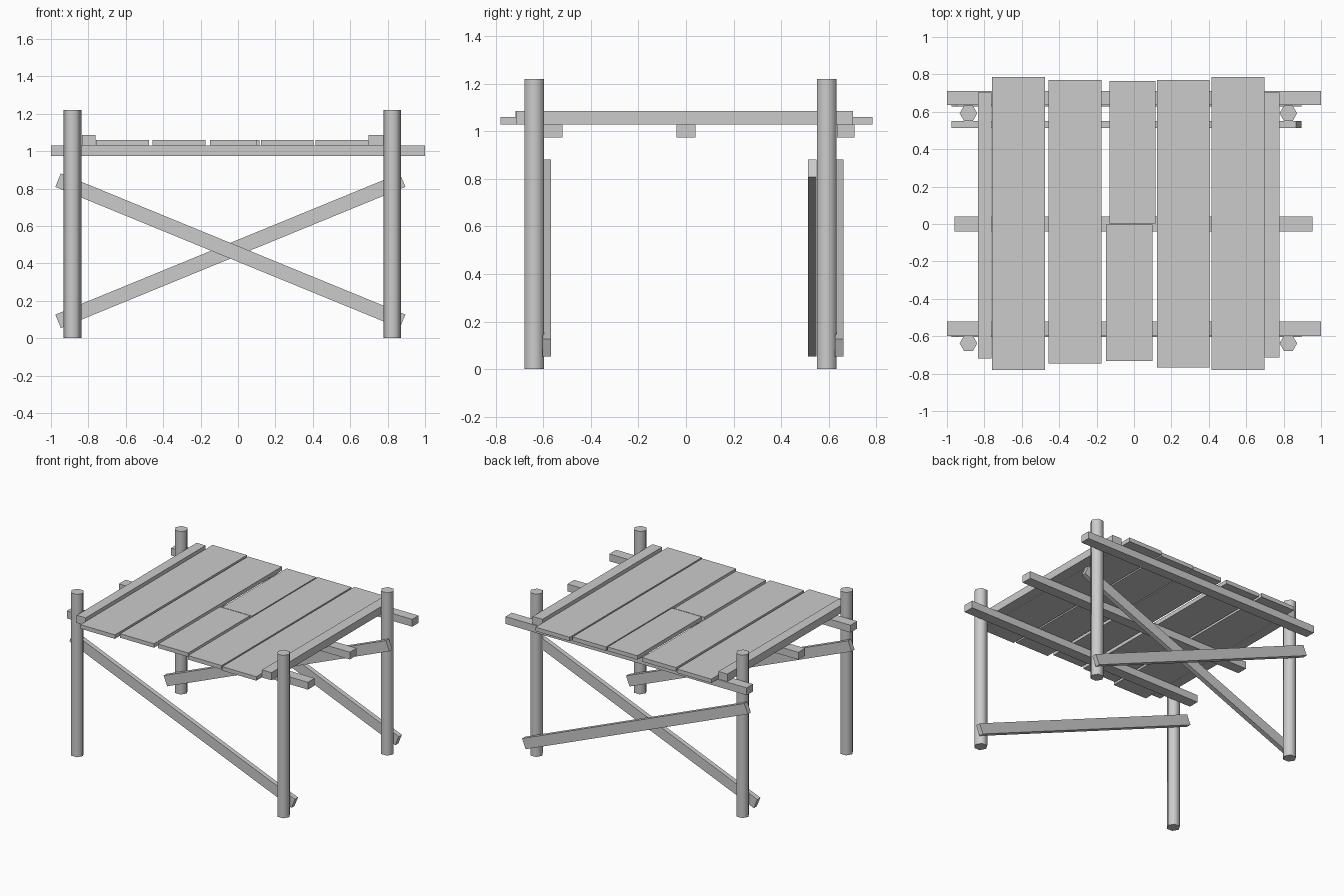
import bpy, math
from mathutils import Vector

default = bpy.data.objects.get("Cube")
if default:
    bpy.data.objects.remove(default, do_unlink=True)

wood = bpy.data.materials.new("grey_wood")
wood.use_nodes = True
GREY = (0.6, 0.6, 0.6, 1)
wood.diffuse_color = GREY
wood.node_tree.nodes["Principled BSDF"].inputs["Base Color"].default_value = GREY


def box(name, x, y, z):
    """Board given by its (low, high) range on each axis."""
    ranges = (x, y, z)
    bpy.ops.mesh.primitive_cube_add(size=1, location=[(a + b) / 2 for a, b in ranges])
    ob = bpy.context.object
    ob.name = name
    ob.scale = [b - a for a, b in ranges]
    bpy.ops.object.transform_apply(location=False, rotation=False, scale=True)
    ob.data.materials.append(wood)
    return ob


def brace(name, y, z_left, z_right):
    """Diagonal board between two posts."""
    a, b = Vector((-0.962, 0, z_left)), Vector((0.88, 0, z_right))
    half = (b - a).length / 2
    ob = box(name, (-half, half), (-0.018, 0.018), (-0.039, 0.039))
    ob.location = (a + b) / 2 + Vector((0, y, 0))
    ob.rotation_euler.y = -math.atan2(z_right - z_left, b.x - a.x)


# Six-sided corner posts
for side, x in (("right", -0.885), ("left", 0.825)):
    for end, y in (("front", -0.638), ("back", 0.592)):
        bpy.ops.mesh.primitive_cylinder_add(vertices=6, radius=0.047, depth=1.22,
                                            location=(x, y, 0.61), rotation=(0, 0, math.pi / 6))
        post = bpy.context.object
        post.name = f"post_{end}_{side}"
        post.data.materials.append(wood)
        bpy.ops.object.shade_smooth_by_angle(angle=math.radians(65))

# Beams under the deck
BEAM_Z = (0.975, 1.03)
box("beam_front", (-1, 1), (-0.6, -0.52), BEAM_Z)
box("beam_middle", (-0.96, 0.955), (-0.04, 0.04), BEAM_Z)
box("beam_back", (-1, 1), (0.635, 0.71), BEAM_Z)

# Diagonal braces, one in front and a crossed pair at the back
brace("brace_front", -0.585, 0.845, 0.09)
brace("brace_back_inner", 0.532, 0.09, 0.845)
brace("brace_back_outer", 0.645, 0.845, 0.09)

# Deck planks, the middle one split in two
planks = [
    ((-0.76, -0.475), (-0.78, 0.785)),
    ((-0.457, -0.175), (-0.745, 0.77)),
    ((-0.15, 0.1), (-0.733, -0.002)),
    ((-0.132, 0.115), (0.002, 0.765)),
    ((0.123, 0.403), (-0.768, 0.77)),
    ((0.415, 0.698), (-0.78, 0.785)),
]
for i, (x, y) in enumerate(planks):
    box(f"plank_{i + 1}", x, y, (1.03, 1.06))

# Raised side rails
box("rail_right", (-0.835, -0.761), (-0.718, 0.703), (1.03, 1.087))
box("rail_left", (0.699, 0.779), (-0.715, 0.703), (1.03, 1.087))
